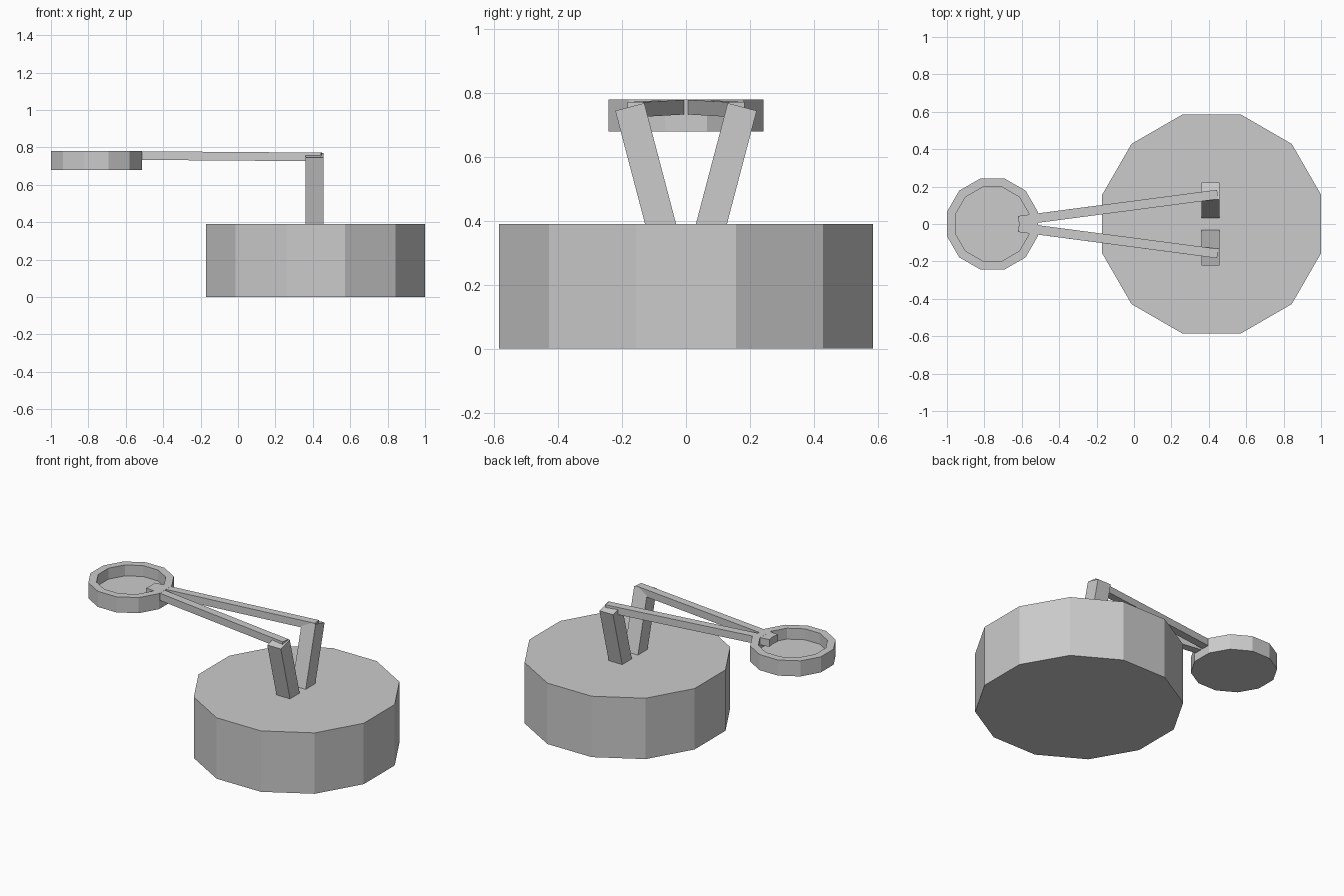
import bpy, bmesh, math
from mathutils import Vector, Matrix

if "Cube" in bpy.data.objects:
    bpy.data.objects.remove(bpy.data.objects["Cube"])


def make_object(name, bm):
    bmesh.ops.recalc_face_normals(bm, faces=bm.faces[:])
    mesh = bpy.data.meshes.new(name)
    bm.to_mesh(mesh)
    bm.free()
    obj = bpy.data.objects.new(name, mesh)
    bpy.context.collection.objects.link(obj)
    return obj


def drum(name, x, apothem, z0, z1):
    """Twelve-sided drum with flat sides on the axes."""
    bm = bmesh.new()
    r = apothem / math.cos(math.pi / 12)
    m = Matrix.Translation((x, 0, (z0 + z1) / 2)) @ Matrix.Rotation(math.pi / 12, 4, 'Z')
    bmesh.ops.create_cone(bm, cap_ends=True, segments=12, radius1=r, radius2=r,
                          depth=z1 - z0, matrix=m)
    return make_object(name, bm)


def bar(name, a, b, side, width, thick):
    """Box beam from a to b, width measured along the side direction."""
    a, b = Vector(a), Vector(b)
    d = (b - a).normalized()
    s = Vector(side)
    s = (s - d * s.dot(d)).normalized()
    t = d.cross(s)
    rot = Matrix((d, s, t)).transposed().to_4x4()
    size = Matrix.Diagonal(((b - a).length, width, thick, 1))
    bm = bmesh.new()
    bmesh.ops.create_cube(bm, size=1, matrix=Matrix.Translation((a + b) / 2) @ rot @ size)
    return make_object(name, bm)


# Heavy round base
drum("base", 0.415, 0.585, 0, 0.39)

# Shallow dish: inset the top face and sink it
dish = drum("dish", -0.757, 0.243, 0.68, 0.78)
bm = bmesh.new()
bm.from_mesh(dish.data)
top = max(bm.faces, key=lambda f: f.calc_center_median().z)
bmesh.ops.inset_region(bm, faces=[top], thickness=0.048)
floor = bmesh.ops.extrude_face_region(bm, geom=[top])["geom"]
bmesh.ops.translate(bm, vec=(0, 0, -0.07),
                    verts=[v for v in floor if isinstance(v, bmesh.types.BMVert)])
if top.is_valid:
    bmesh.ops.delete(bm, geom=[top], context='FACES_ONLY')
bmesh.ops.recalc_face_normals(bm, faces=bm.faces[:])
bm.to_mesh(dish.data)
bm.free()

# Splayed posts and the arms converging on the dish
for label, s in (("left", 1), ("right", -1)):
    bar(label + "_post", (0.41, s * 0.072, 0.362), (0.41, s * 0.176, 0.757),
        (1, 0, 0), 0.096, 0.094)
    bar(label + "_arm", (0.447, s * 0.158, 0.749), (-0.617, s * 0.018, 0.757),
        (0, 1, 0), 0.05, 0.046)
